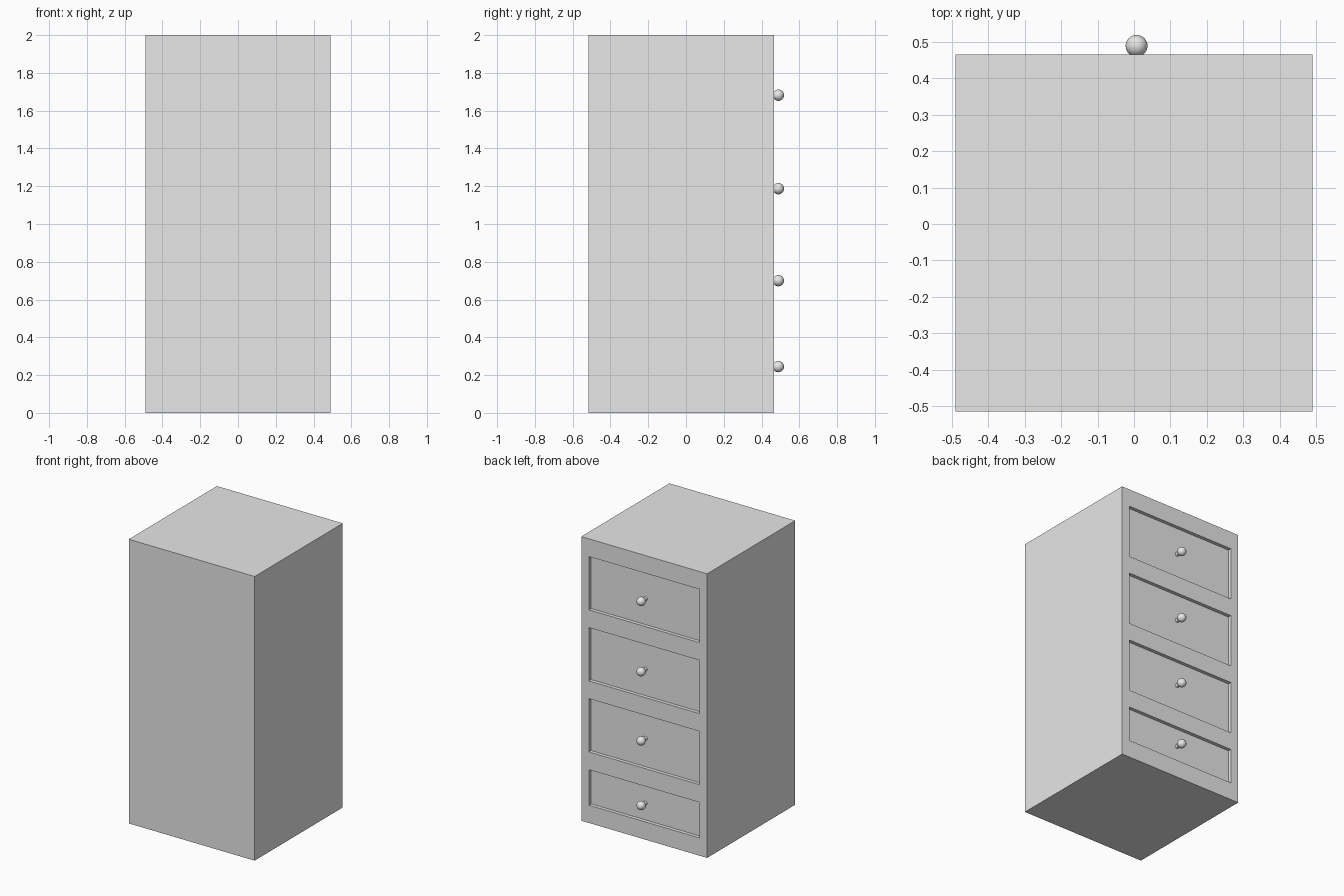
import bpy, bmesh, math
from mathutils import Vector, Matrix

if "Cube" in bpy.data.objects:
    bpy.data.objects.remove(bpy.data.objects["Cube"])

HALF_W, Y_PLAIN, Y_DRAWERS, HEIGHT = 0.49, -0.515, 0.465, 2.0
RECESS = 0.025
HALF_DRAWER = 0.43
DRAWERS = [(0.125, 0.375), (0.5, 0.875), (1.0, 1.375), (1.5, 1.875)]
KNOB_Z = [0.245, 0.70, 1.187, 1.682]
KNOB_X, KNOB_Y, KNOB_R = 0.007, 0.489, 0.03

grey = bpy.data.materials.new("plain_grey")
grey.use_nodes = True
grey.diffuse_color = (0.8, 0.8, 0.8, 1)
grey.node_tree.nodes["Principled BSDF"].inputs["Base Color"].default_value = (0.8, 0.8, 0.8, 1)


def finish(bm, name):
    mesh = bpy.data.meshes.new(name)
    bm.to_mesh(mesh)
    bm.free()
    mesh.materials.append(grey)
    obj = bpy.data.objects.new(name, mesh)
    bpy.context.collection.objects.link(obj)
    return obj


# Cabinet body: a box whose drawer side is cut into a grid
bm = bmesh.new()
bmesh.ops.create_cube(bm, size=1)
bmesh.ops.scale(bm, vec=(2 * HALF_W, Y_DRAWERS - Y_PLAIN, HEIGHT), verts=bm.verts)
bmesh.ops.translate(bm, vec=(0, (Y_DRAWERS + Y_PLAIN) / 2, HEIGHT / 2), verts=bm.verts)
bm.normal_update()


def cut_drawer_side(point, normal):
    faces = [f for f in bm.faces if f.normal.y > 0.9]
    edges = {e for f in faces for e in f.edges}
    verts = {v for f in faces for v in f.verts}
    bmesh.ops.bisect_plane(bm, geom=faces + list(edges) + list(verts),
                           plane_co=point, plane_no=normal)
    bm.normal_update()


for level in [z for pair in DRAWERS for z in pair]:
    cut_drawer_side((0, 0, level), (0, 0, 1))
for x in (-HALF_DRAWER, HALF_DRAWER):
    cut_drawer_side((x, 0, 0), (1, 0, 0))

# Drawer fronts: sink the matching faces into the frame
fronts = []
for f in bm.faces:
    c = f.calc_center_median()
    if f.normal.y > 0.9 and abs(c.x) < HALF_DRAWER and any(a < c.z < b for a, b in DRAWERS):
        fronts.append(f)
bmesh.ops.inset_individual(bm, faces=fronts, thickness=0, depth=-RECESS)
finish(bm, "cabinet_body")

# Round knobs on short stems
for i, z in enumerate(KNOB_Z, 1):
    bm = bmesh.new()
    bmesh.ops.create_uvsphere(bm, u_segments=32, v_segments=16, radius=KNOB_R,
                              matrix=Matrix.Translation((KNOB_X, KNOB_Y, z)))
    start = Y_DRAWERS - RECESS
    length = KNOB_Y - 0.015 - start
    place = Matrix.Translation((KNOB_X, start + length / 2, z)) @ Matrix.Rotation(math.pi / 2, 4, "X")
    bmesh.ops.create_cone(bm, cap_ends=True, segments=24, radius1=0.014, radius2=0.014,
                          depth=length, matrix=place)
    knob = finish(bm, f"drawer_knob_{i}")
    bpy.ops.object.select_all(action="DESELECT")
    knob.select_set(True)
    bpy.context.view_layer.objects.active = knob
    bpy.ops.object.shade_smooth_by_angle(angle=math.radians(40))
